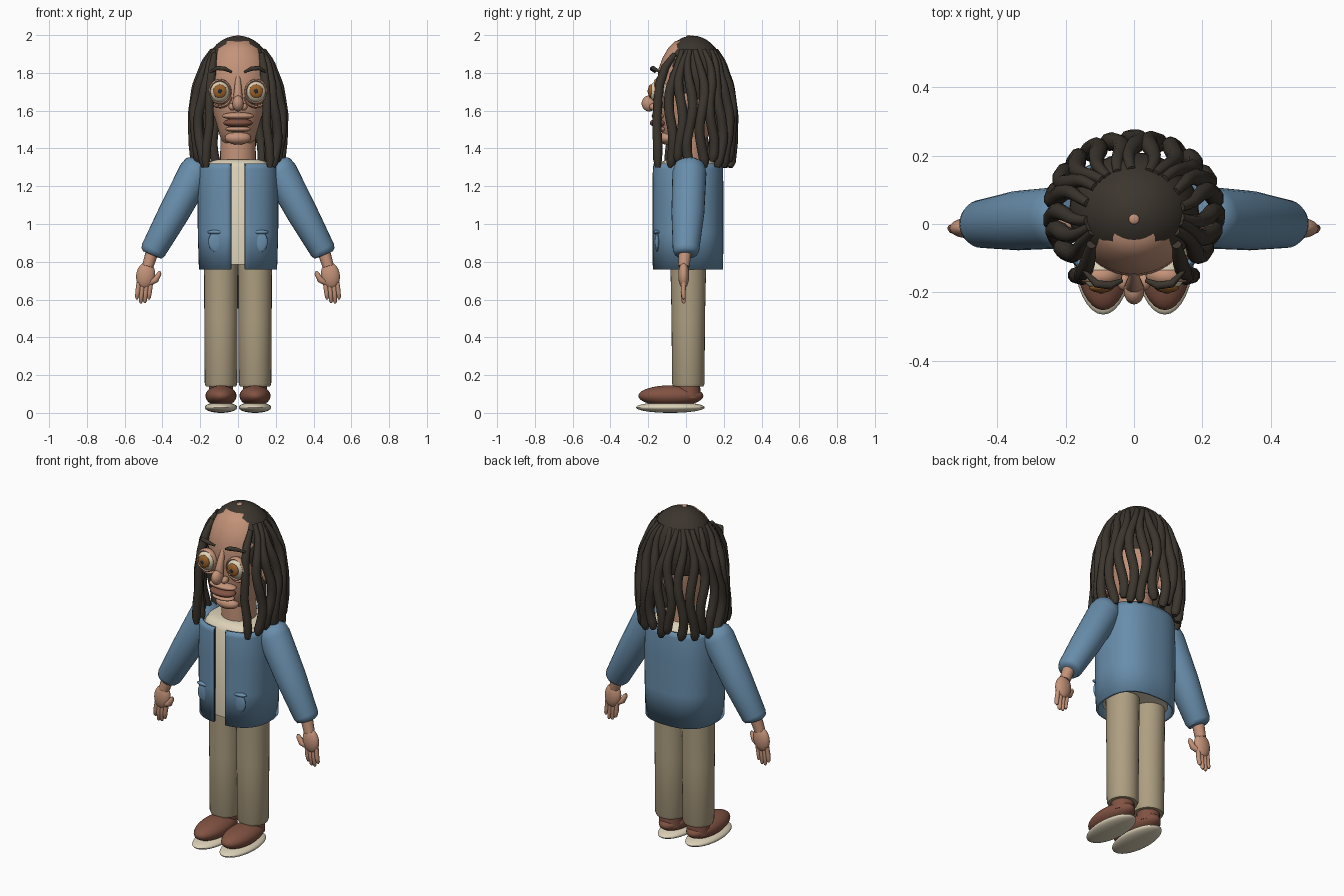
import bpy, bmesh, math
from mathutils import Vector, Matrix

cube = bpy.data.objects.get("Cube")
if cube:
    bpy.data.objects.remove(cube, do_unlink=True)


def material(name, r, g, b):
    m = bpy.data.materials.new(name)
    m.use_nodes = True
    m.diffuse_color = (r, g, b, 1)
    m.node_tree.nodes["Principled BSDF"].inputs["Base Color"].default_value = (r, g, b, 1)
    return m


SKIN = material("skin", 0.55, 0.29, 0.19)
HAIR = material("dark hair", 0.045, 0.036, 0.027)
DENIM = material("denim blue", 0.14, 0.27, 0.41)
CREAM = material("cream", 0.72, 0.64, 0.48)
KHAKI = material("khaki", 0.42, 0.345, 0.22)
BROWN = material("leather brown", 0.22, 0.085, 0.055)
AMBER = material("amber", 0.32, 0.12, 0.025)
NAVY = material("dark navy", 0.015, 0.025, 0.04)


def finish(name, bm, mat, smooth=40):
    bmesh.ops.recalc_face_normals(bm, faces=bm.faces)
    mesh = bpy.data.meshes.new(name)
    bm.to_mesh(mesh)
    bm.free()
    mesh.materials.append(mat)
    ob = bpy.data.objects.new(name, mesh)
    bpy.context.collection.objects.link(ob)
    bpy.ops.object.select_all(action="DESELECT")
    ob.select_set(True)
    bpy.context.view_layer.objects.active = ob
    if smooth:
        bpy.ops.object.shade_smooth_by_angle(angle=math.radians(smooth))
    return ob


def ball(name, mat, loc, scale, rot_y=0.0, floor=None):
    bm = bmesh.new()
    mx = Matrix.Translation(loc) @ Matrix.Rotation(rot_y, 4, "Y") @ Matrix.Diagonal((*scale, 1))
    bmesh.ops.create_uvsphere(bm, u_segments=32, v_segments=20, radius=1, matrix=mx)
    if floor is not None:
        bmesh.ops.bisect_plane(bm, geom=bm.verts[:] + bm.edges[:] + bm.faces[:],
                               plane_co=(0, 0, floor), plane_no=(0, 0, 1), clear_inner=True)
    return finish(name, bm, mat)


def plate(name, mat, loc, size):
    bm = bmesh.new()
    bmesh.ops.create_cube(bm, size=1, matrix=Matrix.Translation(loc) @ Matrix.Diagonal((*size, 1)))
    return finish(name, bm, mat, 0)


def bridge(bm, rings, closed=True):
    for a, b in zip(rings, rings[1:]):
        n = len(a)
        for i in range(n if closed else n - 1):
            j = (i + 1) % n
            bm.faces.new((a[i], a[j], b[j], b[i]))


def tube(name, mat, path, radii, sides=12):
    """Loft ellipses along a path; a radius is one number or (depth, width)."""
    bm = bmesh.new()
    pts = [Vector(p) for p in path]
    rings = []
    for k, p in enumerate(pts):
        t = (pts[min(k + 1, len(pts) - 1)] - pts[max(k - 1, 0)]).normalized()
        u = Vector((0, 1, 0))
        u = (u - t * u.dot(t)).normalized()
        v = t.cross(u)
        r = radii[k] if isinstance(radii[k], tuple) else (radii[k], radii[k])
        angles = [2 * math.pi * i / sides for i in range(sides)]
        rings.append([bm.verts.new(p + u * r[0] * math.cos(a) + v * r[1] * math.sin(a)) for a in angles])
    bridge(bm, rings)
    bm.faces.new(rings[0])
    bm.faces.new(rings[-1])
    return finish(name, bm, mat, 50)


def garment(name, mat, levels, start=0.0, power=2.5, sides=56):
    """Rounded-box rings (z, half width, half depth); start leaves a front opening."""
    bm = bmesh.new()
    rings = []
    for z, rx, ry in levels:
        ring = []
        for i in range(sides):
            a = start + (2 * math.pi - 2 * start) * i / (sides - 1 if start else sides)
            s, c = math.sin(a), math.cos(a)
            x = math.copysign(abs(s) ** (2 / power), s) * rx
            y = math.copysign(abs(c) ** (2 / power), c) * ry
            ring.append(bm.verts.new((x, 0.01 - y, z)))
        rings.append(ring)
    bridge(bm, rings, not start)
    if not start:
        bm.faces.new(rings[0])
        bm.faces.new(rings[-1])
    return finish(name, bm, mat)


# Torso clothing
garment("shirt", CREAM, [(0.785, 0.175, 0.15), (1.3, 0.182, 0.158), (1.328, 0.165, 0.14),
                         (1.342, 0.11, 0.11)])
jacket = garment("jacket", DENIM, [(0.76, 0.2, 0.18), (0.95, 0.206, 0.181), (1.15, 0.207, 0.181),
                                   (1.29, 0.204, 0.18), (1.32, 0.198, 0.175)], start=0.12)
wall = jacket.modifiers.new("thickness", "SOLIDIFY")
wall.thickness = 0.014
wall.offset = 0

# Head, neck and hair cap
tube("neck", SKIN, [(0, 0.01, 1.3), (0, 0.01, 1.55)], [0.095, 0.092], 32)
levels = [(1.415, .05, .05), (1.43, .085, .09), (1.48, .1, .125), (1.55, .12, .14), (1.65, .15, .15),
          (1.75, .165, .152), (1.82, .165, .146), (1.88, .148, .124), (1.93, .115, .095), (1.97, .065, .055)]
tube("head", SKIN, [(0, 0.0, z) for z, w, d in levels], [(d, w) for z, w, d in levels], 40)
ball("hair_cap", HAIR, (0, 0.035, 1.765), (0.19, 0.175, 0.232), floor=1.66)
ball("crown_spot", SKIN, (0, 0.015, 1.992), (0.016, 0.016, 0.008))

# Nose and mouth
tube("nose_bridge", SKIN, [(0, -0.135, 1.785), (0, -0.16, 1.73), (0, -0.18, 1.66), (0, -0.18, 1.61)],
     [0.012, 0.018, 0.026, 0.02], 16)
ball("nose_tip", SKIN, (0, -0.195, 1.638), (0.03, 0.04, 0.042))
ball("upper_lip", SKIN, (0, -0.142, 1.572), (0.085, 0.04, 0.02))
ball("mouth", BROWN, (0, -0.142, 1.535), (0.078, 0.05, 0.024))
ball("lower_lip", SKIN, (0, -0.138, 1.502), (0.068, 0.04, 0.016))
ball("chin", SKIN, (0, -0.1, 1.455), (0.07, 0.045, 0.035))


def dreadlock(name, a, tip, phase):
    """Hanging strand at angle a from the front, with a gentle wave."""
    profile = [(0, .58), (.1, .76), (.3, .93), (.55, 1.03), (.78, 1.02), (1, .95)]
    path, radii = [], []
    for k in range(25):
        t = k / 24
        (t0, r0), (t1, r1) = next(p for p in zip(profile, profile[1:]) if t <= p[1][0])
        r = r0 + (r1 - r0) * (t - t0) / (t1 - t0)
        sway = 0.016 * math.sin(phase + t * 9)
        path.append((math.sin(a) * r * 0.235 + math.cos(a) * sway,
                     0.035 - math.cos(a) * r * 0.21 + math.sin(a) * sway,
                     1.92 + (tip - 1.92) * t))
        radii.append(0.014 + 0.012 * min(1, t * 3) - (0.012 if k == 24 else 0))
    tube(name, HAIR, path, radii, 10)


dreadlock("back_dreadlock", math.pi, 1.3, 0.5)
for s, side in ((1, "left"), (-1, "right")):
    # Eye, lids and brow
    ex = s * 0.096
    ball(side + "_eye", CREAM, (ex, -0.14, 1.7), (0.056, 0.056, 0.06))
    ball(side + "_iris", AMBER, (ex, -0.185, 1.703), (0.036, 0.016, 0.037))
    ball(side + "_pupil", NAVY, (ex, -0.1985, 1.703), (0.011, 0.005, 0.012))
    turn = [math.radians(d) for d in range(0, 361, 15)]
    tube(side + "_eyelid", SKIN, [(ex + 0.054 * math.cos(a), -0.152, 1.7 + 0.06 * math.sin(a))
                                  for a in turn], [(0.018, 0.008)] * len(turn), 8)
    tube(side + "_eye_bag", SKIN, [(ex + 0.064 * math.cos(a), -0.132, 1.69 + 0.07 * math.sin(a))
                                   for a in turn[13:24]], [(0.02, 0.008)] * 11, 8)
    tube(side + "_eyebrow", HAIR, [(s * 0.035, -0.165, 1.805), (s * 0.07, -0.18, 1.822),
                                   (s * 0.11, -0.175, 1.826), (s * 0.148, -0.135, 1.803)],
         [0.006, 0.012, 0.012, 0.005], 10)
    ball(side + "_nostril", SKIN, (s * 0.03, -0.168, 1.62), (0.02, 0.026, 0.02))
    ball(side + "_ear", SKIN, (s * 0.195, 0.0, 1.64), (0.035, 0.03, 0.055))

    # Hanging hair
    for k, deg in enumerate((57, 72, 86, 104, 119, 134, 150, 166)):
        dreadlock(side + "_dreadlock", s * math.radians(deg), 1.3 + 0.03 * (k % 3 == 1), k * 1.3 + s)
    tube(side + "_front_dreadlock", HAIR,
         [(s * 0.125, -0.06, 1.9), (s * 0.135, -0.11, 1.83), (s * 0.145, -0.14, 1.74),
          (s * 0.152, -0.15, 1.63), (s * 0.15, -0.155, 1.53), (s * 0.165, -0.15, 1.42),
          (s * 0.17, -0.15, 1.34), (s * 0.168, -0.15, 1.3)],
         [0.014, 0.022, 0.024, 0.024, 0.024, 0.025, 0.024, 0.014], 10)

    # Jacket trim and pockets
    plate(side + "_placket", NAVY, (s * 0.038, -0.168, 1.037), (0.008, 0.009, 0.55))
    ball(side + "_pocket", DENIM, (s * 0.115, -0.153, 0.905), (0.042, 0.013, 0.055))
    ball(side + "_pocket_flap", DENIM, (s * 0.115, -0.153, 0.957), (0.047, 0.018, 0.012))

    # Sleeve, wrist and hand
    tube(side + "_sleeve", DENIM,
         [(s * 0.195, 0.02, 1.325), (s * 0.205, 0.02, 1.31), (s * 0.225, 0.018, 1.272),
          (s * 0.34, 0.01, 1.058), (s * 0.448, 0.0, 0.862), (s * 0.458, 0.0, 0.845), (s * 0.461, 0.0, 0.838)],
         [(0.05, 0.055), (0.08, 0.08), (0.09, 0.09), (0.087, 0.082), (0.07, 0.068), (0.062, 0.06), 0.045], 28)
    tube(side + "_wrist", SKIN, [(s * 0.455, -0.005, 0.85), (s * 0.478, -0.012, 0.775)], [0.034, 0.03], 16)
    ball(side + "_palm", SKIN, (s * 0.489, -0.012, 0.728), (0.05, 0.029, 0.07), -s * 0.15)
    for k in range(4):
        x, tip = 0.462 + 0.021 * k, (0.6, 0.582, 0.58, 0.602)[k]
        path = [(s * x, -0.012, 0.69), (s * (x + 0.006), -0.015, 0.64),
                (s * (x + 0.01), -0.012, tip + 0.01), (s * (x + 0.01), -0.01, tip)]
        tube(side + "_finger", SKIN, path, [0.013, 0.013, 0.0105, 0.005], 10)
    tube(side + "_thumb", SKIN, [(s * 0.465, -0.015, 0.69), (s * 0.435, -0.024, 0.705),
                                 (s * 0.417, -0.026, 0.738), (s * 0.413, -0.026, 0.75)],
         [0.016, 0.017, 0.013, 0.006], 10)

    # Trouser leg and shoe
    tube(side + "_trouser_leg", KHAKI, [(s * 0.09, 0.012, z) for z in (0.14, 0.155, 0.5, 0.8)],
         [0.08, 0.086, 0.0885, (0.095, 0.0895)], 32)
    tube(side + "_ankle", BROWN, [(s * 0.09, 0.012, 0.08), (s * 0.09, 0.012, 0.16)], [0.066, 0.062], 24)
    ball(side + "_shoe", BROWN, (s * 0.09, -0.08, 0.09), (0.082, 0.172, 0.056))
    ball(side + "_sole", CREAM, (s * 0.09, -0.083, 0.029), (0.086, 0.182, 0.029))
